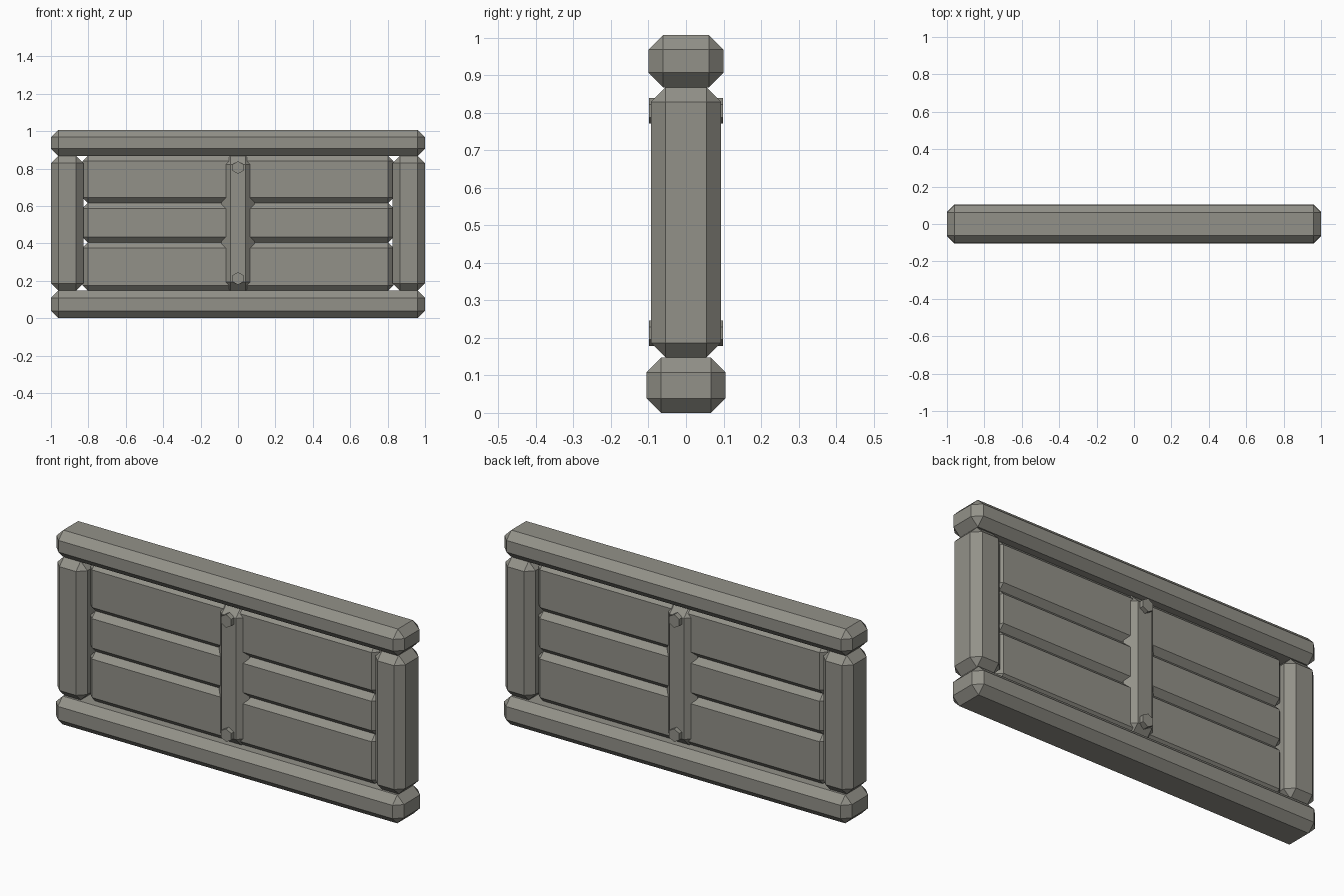
import bpy
import math

cube = bpy.data.objects.get("Cube")
if cube:
    bpy.data.objects.remove(cube, do_unlink=True)

STONE = (0.29, 0.285, 0.25, 1)
stone = bpy.data.materials.new("warm grey")
stone.use_nodes = True
stone.diffuse_color = STONE
stone.node_tree.nodes["Principled BSDF"].inputs["Base Color"].default_value = STONE


def chamfered_box(name, x0, x1, half_depth, z0, z1, chamfer):
    """Box centred on y = 0 with every edge cut at 45 degrees."""
    bpy.ops.mesh.primitive_cube_add(size=1, location=((x0 + x1) / 2, 0, (z0 + z1) / 2))
    obj = bpy.context.object
    obj.name = name
    obj.scale = (x1 - x0, 2 * half_depth, z1 - z0)
    bpy.ops.object.transform_apply(location=False, rotation=False, scale=True)
    obj.data.materials.append(stone)
    bevel = obj.modifiers.new("chamfer", 'BEVEL')
    bevel.width = chamfer
    bevel.segments = 1
    return obj


# Top and bottom rails
LOW, HIGH = 0.147, 0.868
chamfered_box("bottom_rail", -1, 1, 0.105, 0, LOW, 0.039)
chamfered_box("top_rail", -1, 1, 0.1, HIGH, 1.007, 0.039)

# End posts
chamfered_box("right_post", -1, -0.827, 0.093, LOW, HIGH, 0.039)
chamfered_box("left_post", 0.827, 1, 0.093, LOW, HIGH, 0.039)

# Horizontal planks
joints = (LOW, 0.405, 0.615, HIGH)
for name, z0, z1 in zip(("lower", "middle", "upper"), joints, joints[1:]):
    chamfered_box(name + "_plank", -0.832, 0.832, 0.052, z0, z1, 0.029)

# Centre batten
BATTEN = 0.076
chamfered_box("centre_batten", -0.087, 0.087, BATTEN, LOW, HIGH, 0.046)

# Hexagonal bolt heads on both faces
for side, face in ((-1, "front"), (1, "back")):
    for z, level in ((0.212, "lower"), (0.805, "upper")):
        bpy.ops.mesh.primitive_cylinder_add(
            vertices=6, radius=0.034, depth=0.03,
            location=(0, side * (BATTEN + 0.007), z),
            rotation=(math.pi / 2, 0, 0))
        bolt = bpy.context.object
        bolt.name = f"{face}_{level}_bolt"
        bolt.data.materials.append(stone)
